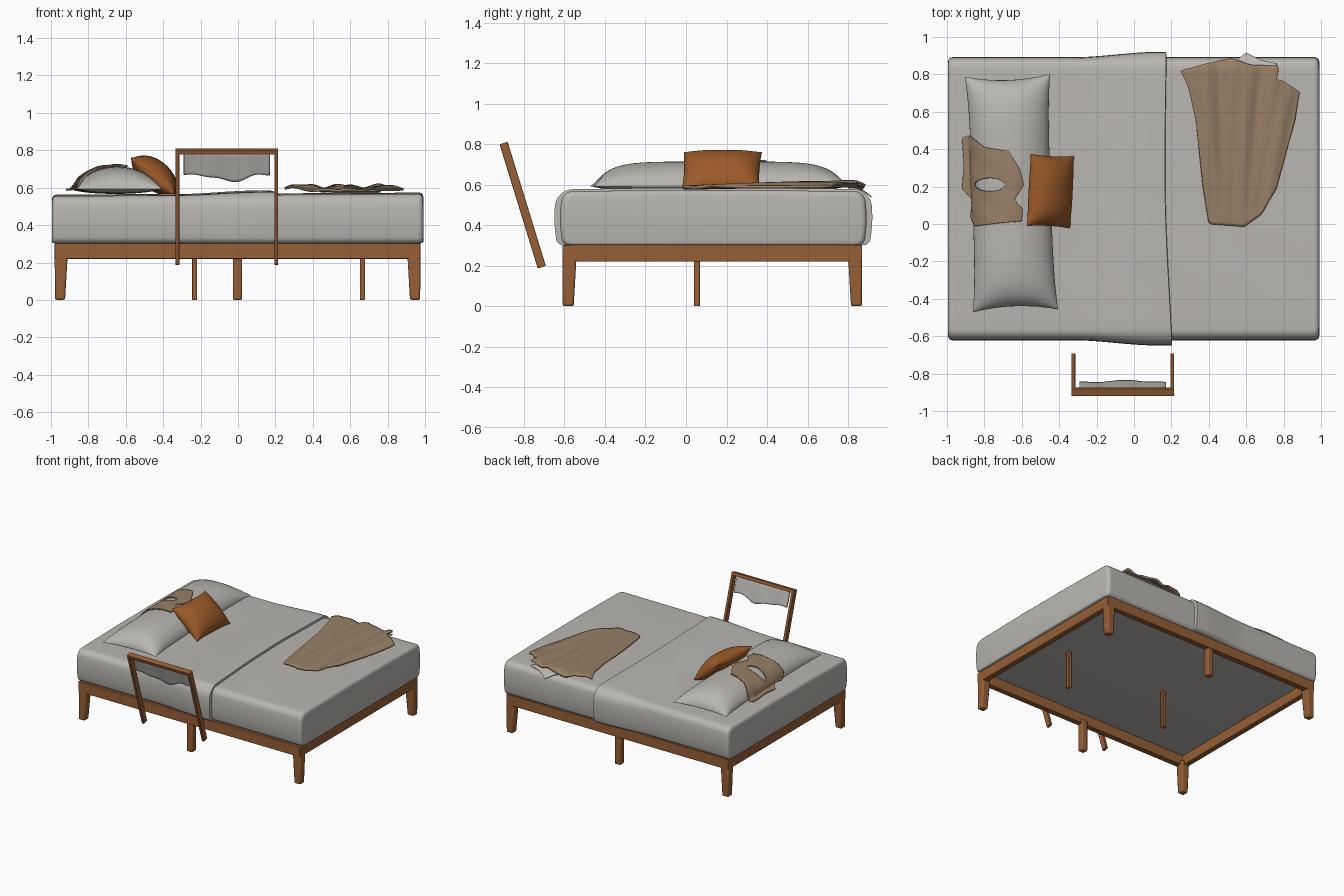
import bpy, bmesh, math
from math import sin, cos, pi, radians
from mathutils import Vector, Matrix

if "Cube" in bpy.data.objects:
    bpy.data.objects.remove(bpy.data.objects["Cube"])


def material(name, rgb):
    m = bpy.data.materials.new(name)
    lin = [((c / 255 + 0.055) / 1.055) ** 2.4 for c in rgb]
    m.diffuse_color = (*lin, 1)
    m.use_nodes = True
    m.node_tree.nodes["Principled BSDF"].inputs["Base Color"].default_value = m.diffuse_color
    return m


WOOD = material("warm wood", (150, 95, 54))
LINEN = material("grey linen", (185, 182, 177))
ORANGE = material("burnt orange", (155, 90, 41))
BEIGE = material("beige knit", (152, 128, 102))


def make(name, bm, mat):
    bmesh.ops.recalc_face_normals(bm, faces=bm.faces)
    me = bpy.data.meshes.new(name)
    bm.to_mesh(me)
    bm.free()
    me.materials.append(mat)
    ob = bpy.data.objects.new(name, me)
    bpy.context.collection.objects.link(ob)
    return ob


def box(name, lo, hi, mat, bevel=0.004, taper=None, anchor=(0, 0)):
    """Box between two corners; taper shrinks the bottom towards the anchor side."""
    bm = bmesh.new()
    bmesh.ops.create_cube(bm, size=1)
    for v in bm.verts:
        low = v.co.z < 0
        for i in range(3):
            v.co[i] = lo[i] + (v.co[i] + 0.5) * (hi[i] - lo[i])
        if taper and low:
            for i in range(2):
                a = (lo[i] + hi[i]) / 2 + anchor[i] * (hi[i] - lo[i]) / 2
                v.co[i] = a + (v.co[i] - a) * taper
    ob = make(name, bm, mat)
    if bevel:
        b = ob.modifiers.new("bevel", "BEVEL")
        b.width, b.segments = bevel, 2
    return ob


def strip(bm, rows, closed):
    """Quads between successive rows of vertices."""
    n = len(rows[0])
    for a, b in zip(rows, rows[1:]):
        for i in range(n if closed else n - 1):
            j = (i + 1) % n
            bm.faces.new((a[i], a[j], b[j], b[i]))


# Bed frame: rails and legs
X0, X1, Y0, Y1 = -0.98, 0.975, -0.61, 0.87
for side, y in (("front", Y0), ("back", Y1 - 0.045)):
    box(side + "_rail", (X0, y, 0.22), (X1, y + 0.045, 0.303), WOOD)
for side, x in (("head", X0), ("foot", X1 - 0.045)):
    box(side + "_rail", (x, Y0 + 0.002, 0.221), (x + 0.045, Y1 - 0.002, 0.302), WOOD)
for sy, y in (("front", Y0), ("back", Y1 - 0.07)):
    ay = -1 if sy == "front" else 1
    for sx, x, ax in (("head", X0, -1), ("foot", X1 - 0.07, 1)):
        box(f"{sy}_{sx}_leg", (x, y, 0), (x + 0.07, y + 0.07, 0.25), WOOD, 0.01, 0.78, (ax * 0.9, ay * 0.9))
    ym = y + 0.004 if ay < 0 else y + 0.016
    box(f"{sy}_middle_leg", (-0.028, ym, 0), (0.022, ym + 0.05, 0.25), WOOD, 0.008)
for i, x in enumerate((-0.232, 0.665)):
    box(f"support_leg_{i + 1}", (x - 0.014, 0.04, 0), (x + 0.014, 0.07, 0.303), WOOD, 0.004)


# Mattress with bed cover, lofted along x, raised towards the folded edge
def fold(x):
    if x > 0.181:
        return 0
    t = min(max((x + 0.32) / 0.45, 0), 1)
    return t * t * (3 - 2 * t)


def ring(x):
    f, e = fold(x), max(0, (abs(x) - 0.968) / 0.025)
    d = 0.025 * (1 - math.sqrt(max(0, 1 - e * e)))
    hy, z0, z1, r = 0.744 + 0.028 * f - d, 0.302 + d * 0.3, 0.561 + 0.006 * x + 0.016 * f - d, 0.045 + 0.035 * f
    low = 0.03
    pts = []
    for q, (sy, z, rr) in enumerate(((1, z1 - r, r), (-1, z1 - r, r), (-1, z0 + low, low), (1, z0 + low, low))):
        for k in range(7):
            a = radians(15 * k + 90 * q)
            pts.append((sy * (hy - rr) + rr * cos(a), z + rr * sin(a)))
        if q == 0:   # top surface, slightly crowned and rippled
            for k in range(1, 28):
                t = 1 - 2 * k / 28
                rip = 0.002 * sin(9 * x + 4 * t) * sin(5 * t - 3 * x)
                pts.append((t * (hy - r), z1 + (0.007 + rip) * (1 - t * t)))
        if q in (1, 3):   # upright sides
            za, zb = (z1 - r, z0 + low) if q == 1 else (z0 + low, z1 - r)
            pts += [(sy * hy, za + (zb - za) * k / 5) for k in range(1, 5)]
    # sides swell a little at mid height
    return [(y + math.copysign(0.013, y) * sin(pi * min(1, max(0, (z - z0) / (z1 - z0)))) * (abs(y) > hy - r), z)
            for y, z in pts]


xs = [-0.993 + 1.986 * i / 66 for i in range(67)] + [-0.99, -0.982, -0.972, 0.972, 0.982, 0.99, 0.17, 0.179, 0.183]
bm = bmesh.new()
rows = []
for x in sorted(xs):
    w = math.exp(-((x - 0.18) / 0.1) ** 2)
    rows.append([bm.verts.new((x - 0.002 + w * (-0.02 * y - 0.012 * cos(3 * y)), y + 0.135, z)) for y, z in ring(x)])
strip(bm, rows, True)
bm.faces.new(rows[0])
bm.faces.new(rows[-1])
make("mattress_and_cover", bm, LINEN)


# Pillows
def puff(u, v, e):
    return max(0, (1 - u * u) * (1 - abs(v) ** e)) ** 0.55


def pillow(name, a, b, top, bottom, e, pinch, mat, n=32):
    bm = bmesh.new()
    for h in (top, -bottom):
        rows = []
        for i in range(n + 1):
            u = sin(pi / 2 * (2 * i / n - 1))
            row = []
            for j in range(n + 1):
                v = sin(pi / 2 * (2 * j / n - 1))
                row.append(bm.verts.new((a * u * (1 - pinch * (1 - v ** 4)),
                                         b * v * (1 - pinch * 0.5 * (1 - u * u)), h * puff(u, v, e))))
            rows.append(row)
        strip(bm, rows, False)
    bmesh.ops.remove_doubles(bm, verts=bm.verts, dist=0.0002)
    return make(name, bm, mat)


long_pillow = pillow("long_pillow", 0.228, 0.63, 0.122, 0.025, 6, 0.08, LINEN)
long_pillow.location = (-0.655, 0.165, 0.592)
long_pillow.rotation_euler.z = 0.034
cushion = pillow("orange_cushion", 0.152, 0.193, 0.084, 0.072, 3, 0.07, ORANGE)
cushion.location = (-0.447, 0.176, 0.663)
cushion.rotation_euler = (0, radians(40), radians(-3))


# Draped cloths: rings between a centre (or hole) and an outline
def ray(outline, c, ang):
    d = Vector((cos(ang), sin(ang)))
    best = 0
    for p, q in zip(outline, outline[1:] + outline[:1]):
        p, q = Vector(p) - c, Vector(q) - c
        s = q - p
        den = d.cross(s)
        if abs(den) > 1e-9:
            t, k = p.cross(s) / den, p.cross(d) / den
            if t > 0 and -1e-6 <= k <= 1 + 1e-6:
                best = max(best, t)
    return best


def drape(name, outline, centre, hole, height, mat, thick=0.008, n=180, rings=26):
    c = Vector(centre)
    bm = bmesh.new()
    rows = [[] for _ in range(rings + 1)]
    for i in range(n):
        a = 2 * pi * i / n
        far = ray(outline, c, a)
        near = 1 / math.hypot(cos(a) / hole[0], sin(a) / hole[1])
        for k in range(rings + 1):
            r = near + (far - near) * k / rings
            x, y = c.x + r * cos(a), c.y + r * sin(a)
            rows[k].append(bm.verts.new((x, y, height(x, y))))
    strip(bm, rows, True)
    if hole[0] < 0.02:
        bm.faces.new(rows[0])
    ob = make(name, bm, mat)
    s = ob.modifiers.new("thickness", "SOLIDIFY")
    s.thickness, s.offset = thick, 0
    return ob


def bed_z(y):
    return 0.574 - 5 * max(0, y - 0.82) ** 2


def throw_z(x, y):
    s = (x - 0.56) / (0.17 + 0.17 * max(0, y))
    folds = 0.5 + 0.32 * sin(9 * s + 2 * y) + 0.18 * sin(17 * s - 4 * y + 1)
    rise = max(0, min(y, 0.75))
    return bed_z(y) + 0.009 + 0.012 * rise + (0.008 + 0.024 * rise) * folds


def towel_z(x, y):
    dx, dy = x + 0.655, y - 0.165
    u, v = (dx + 0.034 * dy) / 0.212, dy / 0.61
    z = 0.592 + 0.122 * puff(min(1, abs(u)), min(1, abs(v)), 6)
    return z - min(0.008, max(0, abs(u) - 1) * 0.08) + 0.006 + 0.003 * sin(38 * x + 14 * y) * sin(22 * y - 9 * x)


drape("beige_throw", [(0.25, 0.82), (0.4, 0.86), (0.52, 0.885), (0.62, 0.85), (0.775, 0.845), (0.77, 0.81),
                      (0.7, 0.79), (0.80, 0.765), (0.885, 0.705), (0.86, 0.55), (0.76, 0.19), (0.68, 0.05),
                      (0.59, -0.015), (0.4, 0.0), (0.37, 0.19), (0.33, 0.55), (0.29, 0.74)],
      (0.56, 0.45), (0.004, 0.004), throw_z, BEIGE, 0.014)
drape("throw_lining", [(0.44, 0.84), (0.54, 0.87), (0.6, 0.915), (0.68, 0.875), (0.775, 0.855), (0.72, 0.80), (0.5, 0.80)],
      (0.6, 0.845), (0.004, 0.004), lambda x, y: bed_z(y) + 0.01, LINEN, 0.006, 80, 8)
drape("beige_towel", [(-0.92, 0.46), (-0.885, 0.475), (-0.8, 0.41), (-0.67, 0.39), (-0.61, 0.29), (-0.59, 0.21),
                      (-0.64, 0.13), (-0.595, 0.08), (-0.6, 0.015), (-0.715, 0.005), (-0.85, -0.012), (-0.875, 0.04),
                      (-0.865, 0.13), (-0.92, 0.19), (-0.91, 0.32)],
      (-0.77, 0.21), (0.08, 0.035), towel_z, BEIGE)

# Leaning rack with a hanging cloth, built upright then tilted
TILT = Matrix.Translation((0, -0.712, 0.193)) @ Matrix.Rotation(radians(17.1), 4, "X")
rack = [box("rack_left_post", (-0.335, -0.021, 0), (-0.314, 0.021, 0.64), WOOD, 0.003),
        box("rack_right_post", (0.194, -0.021, 0), (0.215, 0.021, 0.64), WOOD, 0.003),
        box("rack_top_bar", (-0.3345, -0.0205, 0.616), (0.2145, 0.0205, 0.641), WOOD, 0.003)]
bm = bmesh.new()
rows = []
for i in range(41):
    t = i / 40
    x = -0.29 + 0.46 * t
    low = 0.497 - 0.038 * math.exp(-((t - 0.56) / 0.2) ** 2) + 0.004 * t + 0.005 * sin(17 * t)
    rows.append([bm.verts.new((x, 0.004 + 0.003 * (1 - k / 10) * sin(15 * t + 1), low + (0.618 - low) * k / 10))
                 for k in range(11)])
strip(bm, rows, False)
cloth = make("hanging_cloth", bm, LINEN)
s = cloth.modifiers.new("thickness", "SOLIDIFY")
s.thickness, s.offset = 0.022, 0
for ob in rack + [cloth]:
    ob.matrix_world = TILT

# Smooth shading with sharp edges kept
for ob in bpy.context.collection.objects:
    ob.select_set(True)
    bpy.context.view_layer.objects.active = ob
bpy.ops.object.shade_smooth_by_angle(angle=radians(40))
